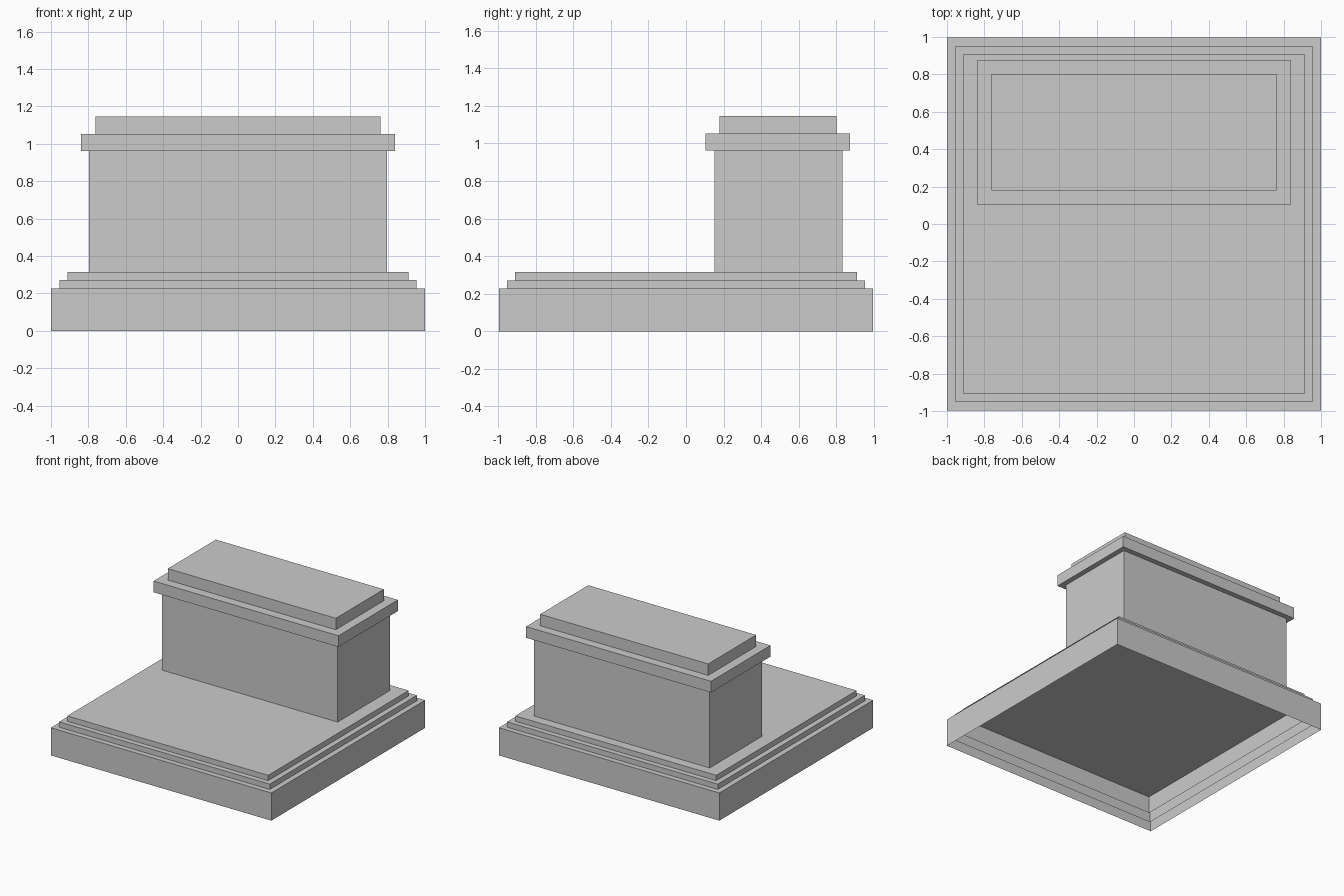
import bpy, bmesh

if "Cube" in bpy.data.objects:
    bpy.data.objects.remove(bpy.data.objects["Cube"])


def box(name, x, y, z, open_bottom=False):
    """Axis-aligned box from (min, max) ranges, optionally without its underside."""
    bm = bmesh.new()
    bmesh.ops.create_cube(bm, size=1.0)
    for v in bm.verts:
        v.co = [r[0] if c < 0 else r[1] for c, r in zip(v.co, (x, y, z))]
    bm.normal_update()
    if open_bottom:
        under = [f for f in bm.faces if f.normal.z < -0.5]
        bmesh.ops.delete(bm, geom=under, context='FACES_ONLY')
    mesh = bpy.data.meshes.new(name)
    bm.to_mesh(mesh)
    bm.free()
    obj = bpy.data.objects.new(name, mesh)
    bpy.context.collection.objects.link(obj)
    return obj


# Stepped base: three nested open-bottomed shells, each raised and inset
for i in range(3):
    hx, hy, lift = 1.0 - 0.0445 * i, 0.996 - 0.043 * i, 0.044 * i
    box(f"base_step_{i + 1}", (-hx, hx), (-hy, hy), (lift, 0.227 + lift), True)

# Pedestal block towards the back
box("pedestal_block", (-0.797, 0.797), (0.153, 0.832), (0.315, 0.961))

# Overhanging cornice and the slab on top
box("cornice", (-0.839, 0.839), (0.104, 0.874), (0.961, 1.053))
box("top_slab", (-0.762, 0.762), (0.179, 0.801), (1.053, 1.147))
